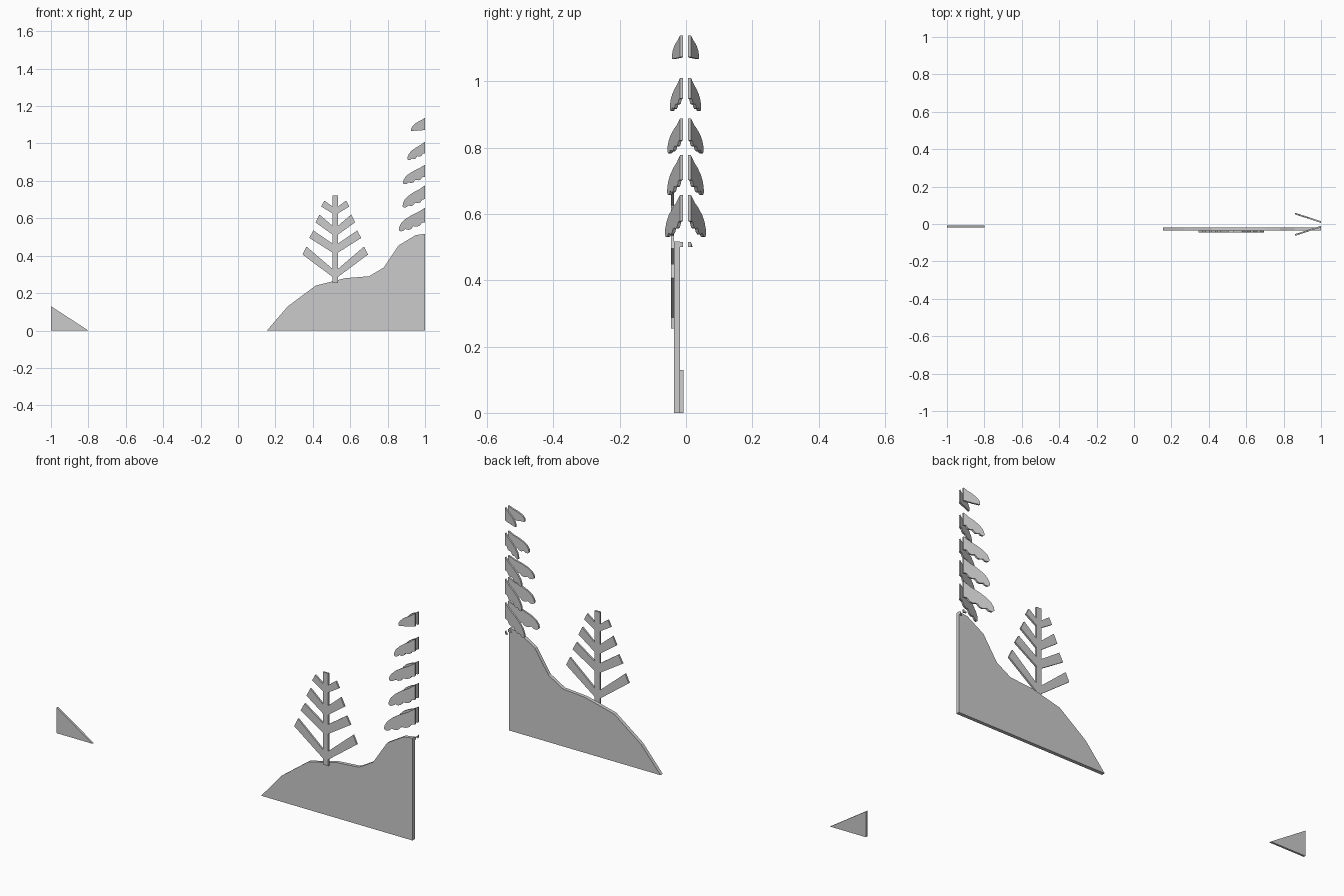
import bpy


def plate(name, outline, y_near, thickness, slope=0.0):
    """Extrude an x/z outline along y; slope shears the plate away from x = 1."""
    n = len(outline)
    front = [(x, y_near + slope * (1 - x), z) for x, z in outline]
    back = [(x, y + thickness, z) for x, y, z in front]
    faces = [tuple(range(n)), tuple(reversed(range(n, 2 * n)))]
    faces += [((i + 1) % n, i, n + i, n + (i + 1) % n) for i in range(n)]
    mesh = bpy.data.meshes.new(name)
    mesh.from_pydata(front + back, [], faces)
    mesh.validate()
    obj = bpy.data.objects.new(name, mesh)
    bpy.context.collection.objects.link(obj)
    return obj


# Small slope at the left edge (outlines run counter-clockwise seen from the front)
plate("left_slope", [(-1, 0), (-0.8, 0), (-1, 0.13)], -0.018, 0.0105)

# Hill
plate("hill", [(0.155, 0), (1, 0), (1, 0.517), (0.95, 0.51), (0.858, 0.455),
               (0.78, 0.337), (0.70, 0.29), (0.575, 0.28), (0.415, 0.24),
               (0.265, 0.128)], -0.036, 0.018)

# Flat conifer: right half outline, then mirrored
# each branch: trunk z low, tip low (dx, z), tip high (dx, z), trunk z high
cx, w = 0.52, 0.015
half = [(w, 0.255)]
for z0, lo, hi, z1 in [
        (0.287, (0.175, 0.406), (0.154, 0.449), 0.33),
        (0.417, (0.139, 0.495), (0.117, 0.535), 0.465),
        (0.513, (0.106, 0.578), (0.085, 0.62), 0.56),
        (0.626, (0.075, 0.663), (0.058, 0.695), 0.663)]:
    half += [(w, z0), lo, hi, (w, z1)]
half.append((w, 0.722))
tree = [(cx + x, z) for x, z in half] + [(cx - x, z) for x, z in reversed(half)]
plate("conifer", tree, -0.045, 0.009)

# Tall tree: drooping boughs cut off at x = 1, in a front and a back row
top = [(1, 1), (0.75, 0.82), (0.5, 0.69), (0.25, 0.52), (0.1, 0.36), (0.02, 0.2)]
bottom = [(0, 0.06), (0.06, 0), (0.17, 0.02), (0.25, 0.1), (0.37, 0.06),
          (0.47, 0.1), (0.56, 0.22), (0.7, 0.2), (0.8, 0.24), (0.88, 0.36), (1, 0.38)]
boughs = [(0.86, 0.53, 0.657, 1), (0.88, 0.657, 0.777, 1), (0.882, 0.782, 0.887, 1),
          (0.905, 0.91, 1.01, 1), (0.925, 1.067, 1.138, 0.2)]
for side, y, slope in [("front", -0.018, -0.325), ("back", 0.006, 0.325)]:
    for i, (x0, z0, z1, lift) in enumerate(boughs):
        pts = top + [(u, v * lift) for u, v in bottom]
        pts = [(x0 + u * (1 - x0), z0 + v * (z1 - z0)) for u, v in pts]
        plate(f"bough_{side}_{i + 1}", pts, y, 0.009, slope)
    # tip of the next bough down
    plate(f"bough_stub_{side}", [(0.985, 0.5), (1, 0.5), (1, 0.515)], y, 0.009, slope)
